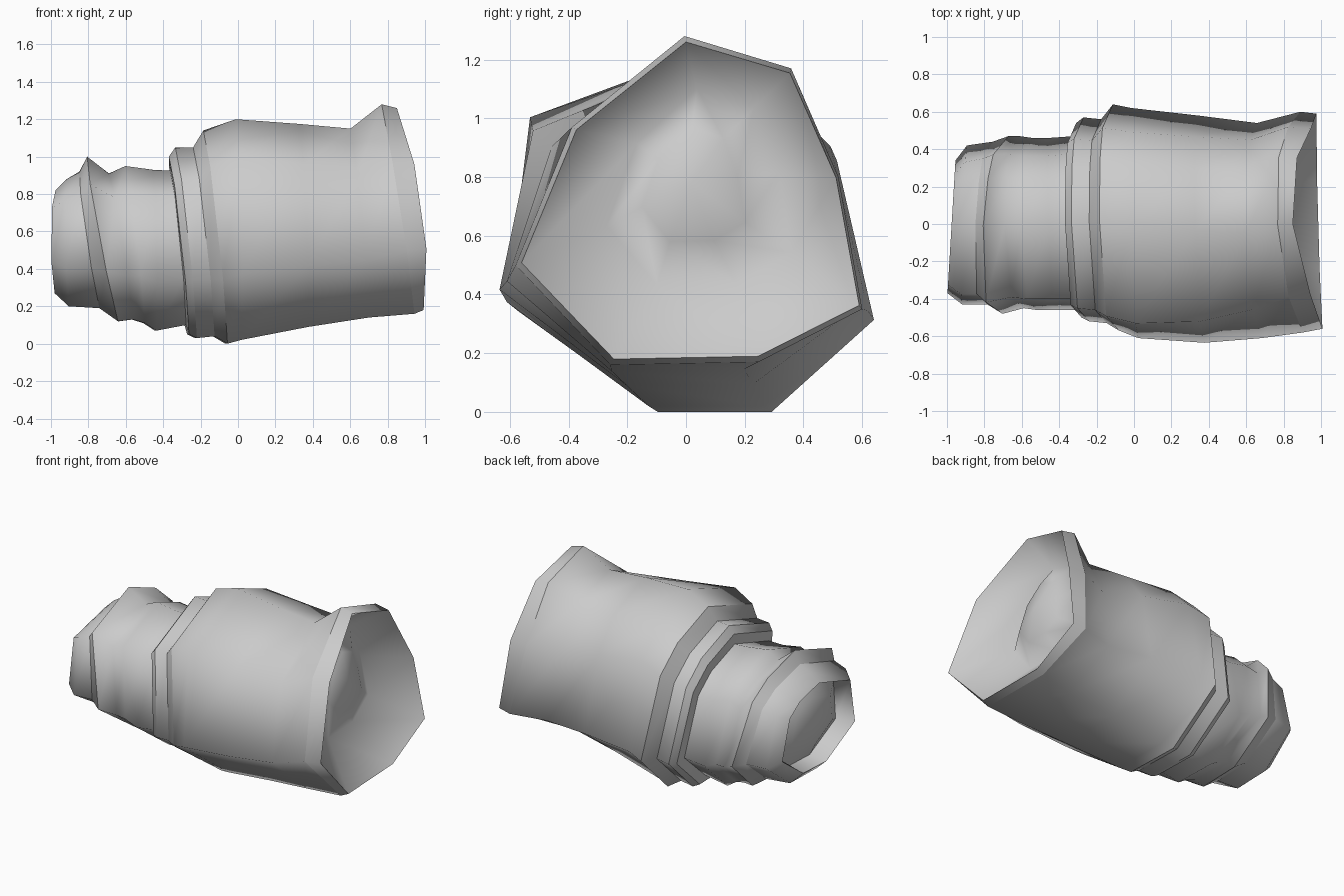
import bpy, bmesh

cube = bpy.data.objects.get("Cube")
if cube:
    bpy.data.objects.remove(cube)

grey = bpy.data.materials.new("light_grey")
grey.use_nodes = True
colour = (0.6, 0.6, 0.6, 1)
grey.diffuse_color = colour
grey.node_tree.nodes["Principled BSDF"].inputs["Base Color"].default_value = colour


def unit(points):
    """Scale a cross-section so its bounds run from 0 to 1."""
    axes = []
    for values in zip(*points):
        low, high = min(values), max(values)
        axes.append([(v - low) / (high - low) for v in values])
    return list(zip(*axes))


# Uneven cross-sections (y, z) of the barrel and of the flared mouth
BARREL = unit([(.63, .33), (.27, 0), (-.13, 0), (-.62, .36),
               (-.54, 1), (0, 1.2), (.33, 1.07), (.5, .9)])
MOUTH = unit([(.6, .35), (.25, .17), (-.25, .16), (-.57, .5),
              (-.38, .97), (0, 1.28), (.36, 1.17), (.52, .8)])


def ring(bm, x, tilt, y0, y1, z0, z1, blend=0, lean=-.03, bow=0):
    """Leaning loop of vertices, blended from barrel to mouth shape."""
    verts = []
    for a, b in zip(BARREL, MOUTH):
        u, v = (p + (q - p) * blend for p, q in zip(a, b))
        y, z = y0 + (y1 - y0) * u, z0 + (z1 - z0) * v
        h = z - .6
        verts.append(bm.verts.new((x - tilt * h + lean * y - bow * h * h, y, z)))
    return verts


def loft(name, rings, sharp=(), start=None, end=None):
    """Skin the rings, close the ends to a point, crease the sharp rings."""
    bm = bmesh.new()
    loops = [ring(bm, *r) for r in rings]
    count = len(BARREL)
    for a, b in zip(loops, loops[1:]):
        for i in range(count):
            j = (i + 1) % count
            bm.faces.new((a[i], a[j], b[j], b[i]))
    for tip, loop in ((start, loops[0]), (end, loops[-1])):
        if tip:
            apex = bm.verts.new(tip)
            for i in range(count):
                bm.faces.new((apex, loop[i], loop[(i + 1) % count]))
    bmesh.ops.recalc_face_normals(bm, faces=bm.faces)
    for f in bm.faces:
        f.smooth = True
    for k in sharp:
        for i in range(count):
            edge = bm.edges.get((loops[k][i], loops[k][(i + 1) % count]))
            edge.smooth = False
    mesh = bpy.data.meshes.new(name)
    bm.to_mesh(mesh)
    bm.free()
    mesh.materials.append(grey)
    obj = bpy.data.objects.new(name, mesh)
    bpy.context.collection.objects.link(obj)


# One skin from the small domed end, over the collars, to the hollow mouth
loft("lens_barrel", [
    (-.94, .02, -.2, .2, .4, .72, 0, .05),           # rear dome
    (-.88, .05, -.32, .31, .29, .8, 0, .05),         # rear recess
    (-.975, 0, -.37, .34, .27, .82, 0, .06),         # rear rim
    (-.91, .02, -.43, .42, .2, .88, 0, .03),
    (-.8, .15, -.43, .44, .19, .92, 0, .03),
    (-.73, .19, -.48, .47, .12, 1, 0, .03),          # rear flange
    (-.64, .16, -.45, .47, .13, .91),
    (-.56, .12, -.46, .46, .11, .95),                # neck
    (-.45, .02, -.46, .46, .07, .93),
    (-.33, .1, -.46, .47, .1, .925),
    (-.325, .11, -.5, .54, .05, 1),                  # collar
    (-.285, .11, -.52, .57, .03, 1.05),
    (-.19, .11, -.53, .56, .04, 1.05),
    (-.125, .11, -.57, .64, 0, 1.14),                # main barrel
    (0, .02, -.61, .62, .02, 1.2),
    (.35, .04, -.635, .58, .09, 1.175, .3),
    (.65, .09, -.61, .54, .14, 1.15, .7),
    (.87, .15, -.58, .6, .16, 1.28, 1),              # flared mouth
    (.985, .08, -.56, .59, .18, 1.26, 1, -.03, .19),
    (.72, .1, -.27, .36, .43, 1.1, 1),               # recessed front glass
    (.79, .08, -.15, .2, .58, .97, 1),
], sharp=(1, 2, 4, 5, 9, 10, 11, 12, 13, 17, 18),
    start=(-.96, 0, .56), end=(.81, .02, .78))
